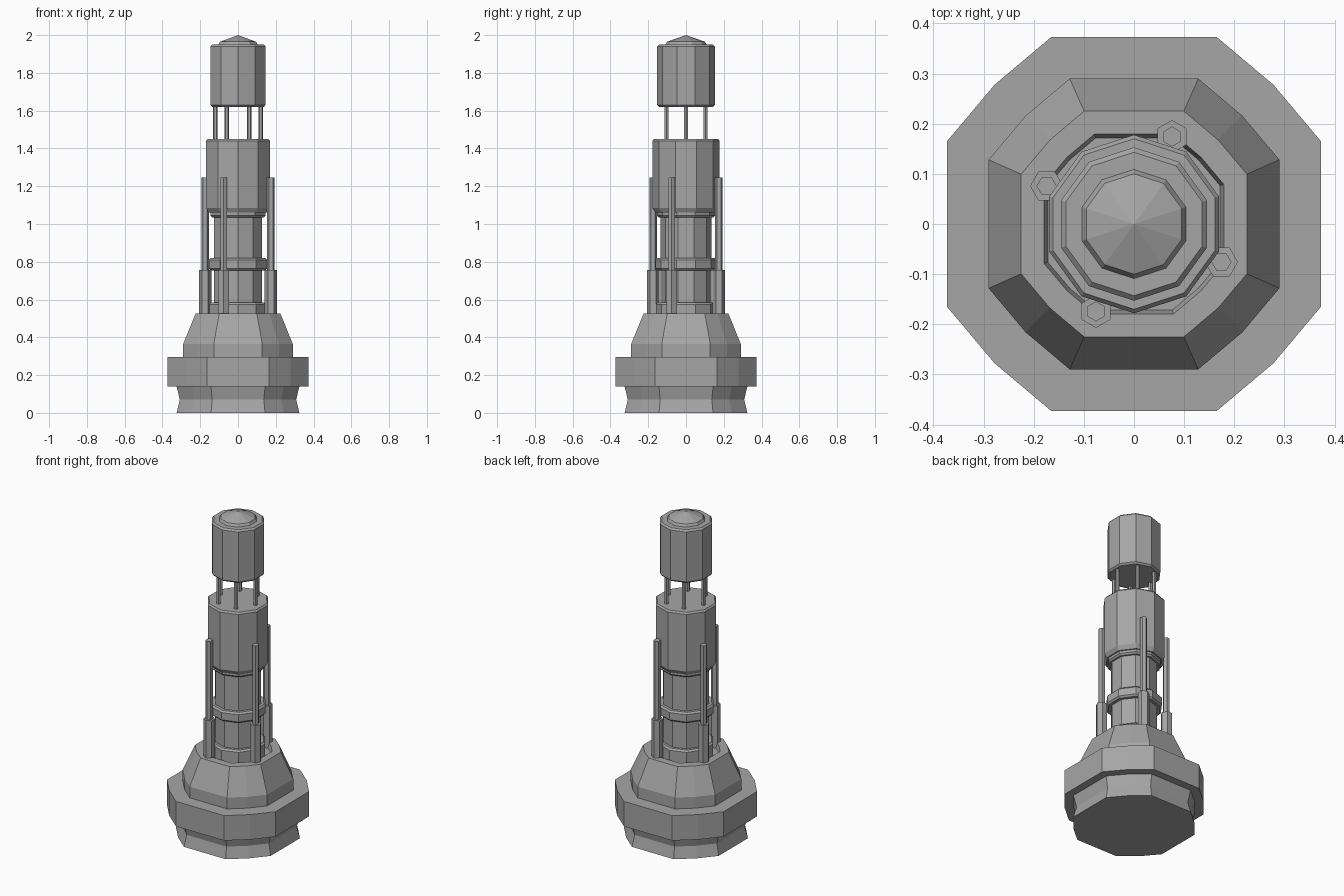
import bpy, bmesh
from math import cos, sin, pi, radians

cube = bpy.data.objects.get("Cube")
if cube:
    bpy.data.objects.remove(cube)

GREY = (0.38, 0.38, 0.38, 1)
metal = bpy.data.materials.new("plain grey metal")
metal.use_nodes = True
metal.diffuse_color = GREY
metal.node_tree.nodes["Principled BSDF"].inputs["Base Color"].default_value = GREY


def ngon(sides, turn=0):
    """Unit outline of a regular polygon, first corner at the given angle."""
    return [(cos(turn + 2 * pi * i / sides), sin(turn + 2 * pi * i / sides))
            for i in range(sides)]


def chamfered_square():
    """Square of half width 1 whose corners are cut in two facets."""
    quarter = [(1, 0.442), (0.745, 0.745), (0.442, 1)]
    points = []
    for _ in range(4):
        points += quarter
        quarter = [(-y, x) for x, y in quarter]
    return points


def loft(name, outline, profile, at=(0, 0)):
    """Stack scaled copies of an outline along (radius, height) pairs."""
    bm = bmesh.new()
    n = len(outline)
    rings = []
    for r, z in profile:
        if r == 0:
            rings.append([bm.verts.new((at[0], at[1], z))] * n)
        else:
            rings.append([bm.verts.new((at[0] + x * r, at[1] + y * r, z))
                          for x, y in outline])
    for low, high in zip(rings, rings[1:]):
        for i in range(n):
            j = (i + 1) % n
            corners = [low[i], low[j], high[j], high[i]]
            bm.faces.new(list(dict.fromkeys(corners)))
    bm.faces.new(rings[0][::-1])
    if profile[-1][0] > 0:
        bm.faces.new(rings[-1])
    mesh = bpy.data.meshes.new(name)
    bm.to_mesh(mesh)
    bm.free()
    mesh.materials.append(metal)
    obj = bpy.data.objects.new(name, mesh)
    bpy.context.collection.objects.link(obj)
    return obj


def drum(name, radius, bottom, top, bevel):
    """Ten-sided drum with bevelled rims."""
    return loft(name, DECAGON, [(radius - bevel, bottom), (radius, bottom + bevel),
                                (radius, top - bevel), (radius - bevel, top)])


BLOCK = chamfered_square()
DECAGON = ngon(10, pi / 2)

# Base: waisted foot, wide band and tapered shoulder with a sunken top
loft("foot", BLOCK, [(0.325, 0), (0.308, 0.07), (0.325, 0.14)])
loft("base_band", BLOCK, [(0.373, 0.14), (0.373, 0.295)])
loft("shoulder", BLOCK, [(0.29, 0.295), (0.29, 0.365), (0.225, 0.525),
                         (0.179, 0.525), (0.172, 0.495)])

# Column with its rings and upper drum
loft("shaft", DECAGON, [(0.134, 0.49), (0.134, 1.08)])
drum("lower_ring", 0.16, 0.49, 0.585, 0.01)
drum("middle_ring", 0.162, 0.755, 0.82, 0.01)
drum("neck_ring", 0.154, 1.035, 1.08, 0.01)
loft("upper_drum", DECAGON, [(0.162, 1.06), (0.178, 1.085),
                             (0.178, 1.44), (0.17, 1.45)])

# Thin struts carrying the head
for i, (x, y) in enumerate(ngon(6)):
    loft(f"strut_{i + 1}", ngon(6), [(0.012, 1.44), (0.012, 1.63)],
         (x * 0.12, y * 0.12))

# Head with a shallow pointed cap
drum("head", 0.153, 1.62, 1.95, 0.01)
loft("cap", DECAGON, [(0.11, 1.948), (0.1, 1.965), (0, 2.0)])

# Four hexagonal pistons around the column
for i in range(4):
    turn = i * pi / 2
    angle = turn + radians(-23.5)
    spot = (0.19 * cos(angle), 0.19 * sin(angle))
    loft(f"piston_sleeve_{i + 1}", ngon(6, turn), [(0.033, 0.49), (0.033, 0.757)], spot)
    loft(f"piston_rod_{i + 1}", ngon(6, turn), [(0.02, 0.75), (0.02, 1.245)], spot)
